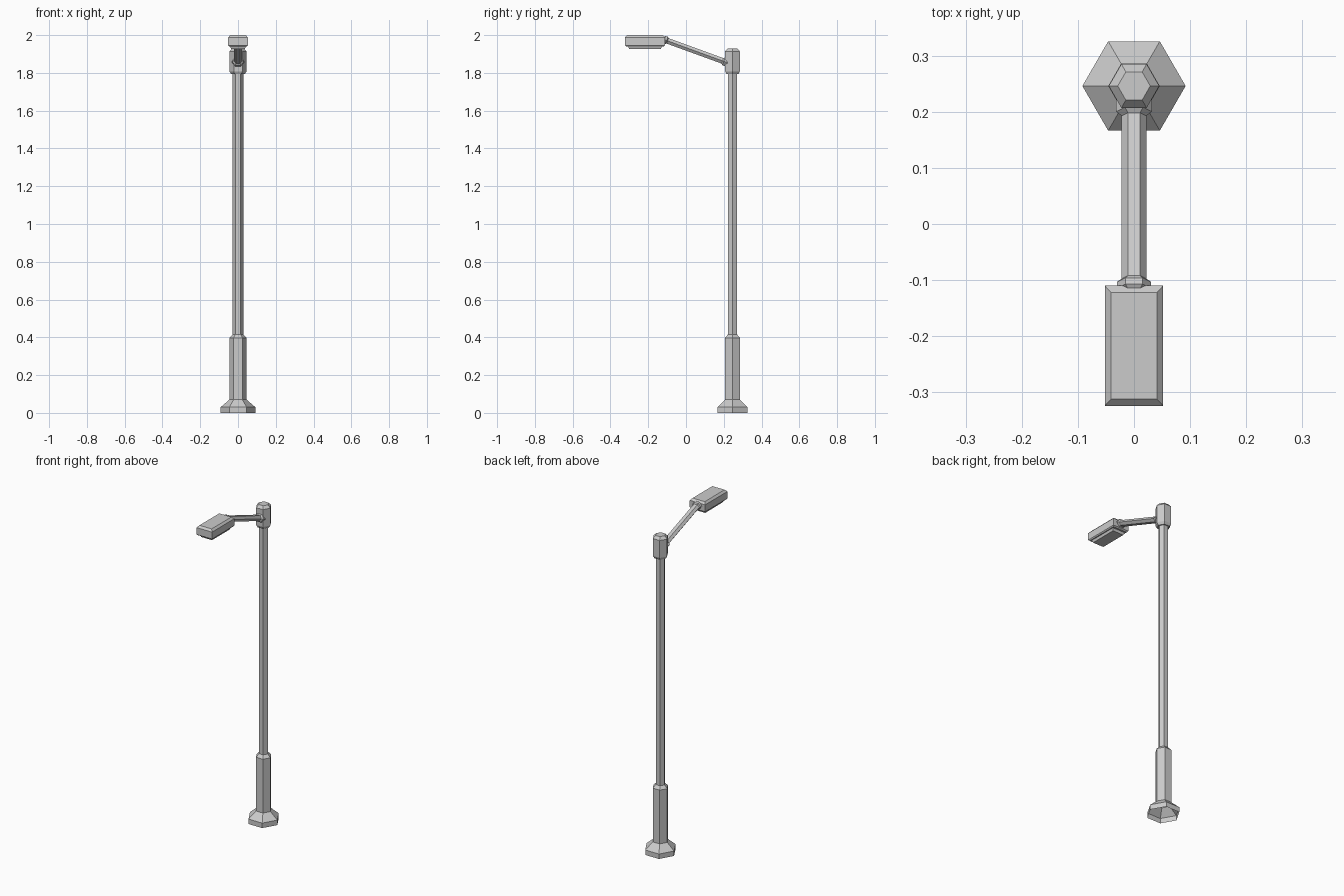
import bpy, bmesh
from math import cos, sin, pi
from mathutils import Vector

if "Cube" in bpy.data.objects:
    bpy.data.objects.remove(bpy.data.objects["Cube"])

POLE_Y = 0.246


def loft(name, rings, cap_start=True, cap_end=True):
    """Skin a list of equal-length point rings into one flat-shaded object."""
    bm = bmesh.new()
    loops = [[bm.verts.new(p) for p in ring] for ring in rings]
    n = len(loops[0])
    for a, b in zip(loops, loops[1:]):
        for i in range(n):
            j = (i + 1) % n
            bm.faces.new((a[i], a[j], b[j], b[i]))
    if cap_start:
        bm.faces.new(loops[0][::-1])
    if cap_end:
        bm.faces.new(loops[-1])
    bmesh.ops.recalc_face_normals(bm, faces=bm.faces)
    me = bpy.data.meshes.new(name)
    bm.to_mesh(me)
    bm.free()
    ob = bpy.data.objects.new(name, me)
    bpy.context.collection.objects.link(ob)
    return ob


def hexagon(center, u, v, ru, rv):
    return [center + u * ru * cos(i * pi / 3) + v * rv * sin(i * pi / 3) for i in range(6)]


def upright(name, profile, **caps):
    """Hexagonal column from (radius, height) pairs around the pole axis."""
    x, y = Vector((1, 0, 0)), Vector((0, 1, 0))
    return loft(name, [hexagon(Vector((0, POLE_Y, z)), x, y, r, r) for r, z in profile], **caps)


def box_rings(name, profile, y_mid):
    """Rectangular stack from (half width, half length, height) triples."""
    return loft(name, [[(sx * w, y_mid + sy * l, z)
                        for sx, sy in ((-1, -1), (1, -1), (1, 1), (-1, 1))]
                       for w, l, z in profile])


# Pole with flared, open-bottomed foot and thicker lower sleeve
upright("pole", [(0.092, 0), (0.092, 0.03), (0.046, 0.07), (0.046, 0.397),
                 (0.028, 0.415), (0.028, 1.80)], cap_start=False)

# Collar on top of the pole
upright("pole_collar", [(0.036, 1.793), (0.045, 1.808), (0.045, 1.914), (0.029, 1.93)])

# Sloping arm with a flange at each end
start, end = Vector((0, 0.206, 1.859)), Vector((0, -0.118, 1.977))
axis = (end - start).normalized()
length = (end - start).length
side = Vector((1, 0, 0))
up = side.cross(axis)


def arm_part(name, sections):
    return loft(name, [hexagon(start + axis * t, side, up, r, r * 0.8) for t, r in sections])


arm_part("arm", [(-0.01, 0.022), (length, 0.022)])
arm_part("arm_root_flange", [(-0.015, 0.032), (0.006, 0.032), (0.014, 0.022)])
arm_part("arm_tip_flange", [(length - 0.022, 0.022), (length - 0.016, 0.03),
                            (length - 0.004, 0.03), (length + 0.005, 0.018)])

# Lamp head with bevelled top, and light panel below
MID = -0.217
box_rings("lamp_head", [(0.047, 0.1, 1.94), (0.052, 0.107, 1.946),
                        (0.052, 0.107, 1.988), (0.041, 0.095, 2.0)], MID)
box_rings("lamp_panel", [(0.036, 0.084, 1.926), (0.042, 0.09, 1.942)], MID)
